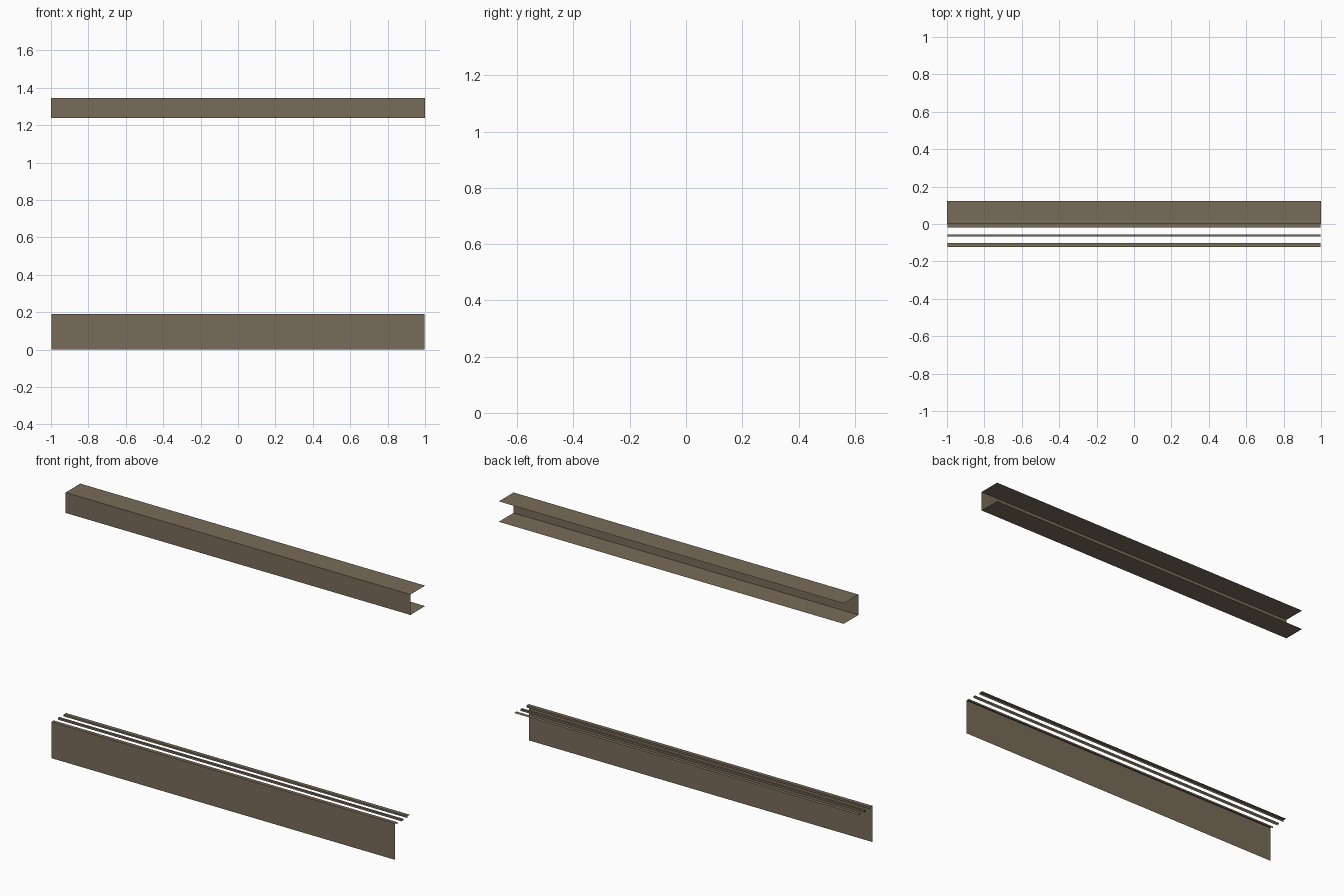
import bpy

if "Cube" in bpy.data.objects:
    bpy.data.objects.remove(bpy.data.objects["Cube"])

# single taupe finish
mat = bpy.data.materials.new("taupe_brown")
mat.diffuse_color = (0.19, 0.15, 0.10, 1)
mat.use_nodes = True
mat.node_tree.nodes["Principled BSDF"].inputs["Base Color"].default_value = mat.diffuse_color


def sheet(name, profile, half):
    """Extrude an open (y, z) profile along x as thin sheet metal."""
    n = len(profile)
    verts = [(x, y, z) for x in (-half, half) for y, z in profile]
    faces = [(i, i + n, i + n + 1, i + 1) for i in range(n - 1)]
    me = bpy.data.meshes.new(name)
    me.from_pydata(verts, [], faces)
    me.materials.append(mat)
    ob = bpy.data.objects.new(name, me)
    bpy.context.collection.objects.link(ob)
    return ob


TOP, LIP = 0.19, 0.18

# upper channel, open to the back
sheet("upper_channel", [(0.122, 1.238), (0, 1.238), (0, 1.345), (0.122, 1.345)], 1.0)

# lower fascia with its folded top edge
sheet("lower_fascia", [(-0.122, 0), (-0.122, TOP), (-0.102, TOP), (-0.102, LIP)], 0.997)

# track ridges behind the fascia
sheet("middle_ridge", [(-0.066, LIP), (-0.066, TOP), (-0.055, TOP), (-0.055, LIP)], 0.997)
sheet("rear_ridge", [(-0.020, LIP), (-0.020, TOP), (0, TOP)], 0.997)
